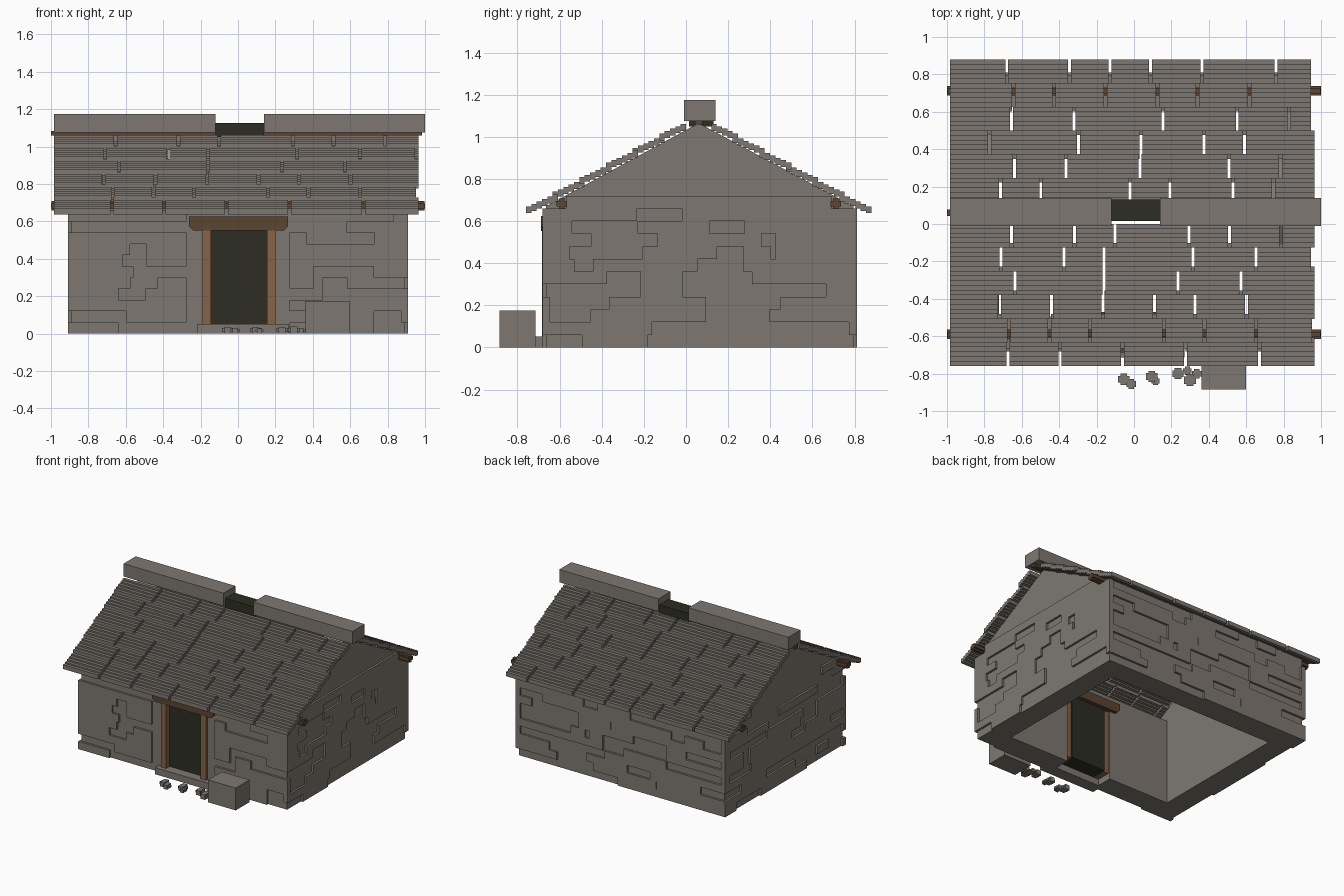
import bpy, bmesh, random
from mathutils import Vector

random.seed(4)
cube = bpy.data.objects.get("Cube")
if cube:
    bpy.data.objects.remove(cube, do_unlink=True)


def material(name, rgb):
    m = bpy.data.materials.new(name)
    m.use_nodes = True
    m.diffuse_color = (*rgb, 1)
    bsdf = m.node_tree.nodes["Principled BSDF"]
    bsdf.inputs["Base Color"].default_value = (*rgb, 1)
    bsdf.inputs["Roughness"].default_value = 0.9
    return m


STONE = material("grey stone", (0.208, 0.187, 0.164))
DARK_WOOD = material("dark wood", (0.105, 0.058, 0.031))
LIGHT_WOOD = material("light wood", (0.24, 0.125, 0.063))
SHADOW = material("dark opening", (0.026, 0.026, 0.017))


def add_box(bm, lo, hi):
    lo, hi = Vector(lo), Vector(hi)
    verts = bmesh.ops.create_cube(bm, size=1)["verts"]
    for v in verts:
        v.co = (lo + hi) / 2 + v.co * (hi - lo)


def add_prism(bm, outline, axis, a, b):
    """Extrude a 2D outline along axis 0 (outline is y, z) or axis 1 (outline is x, z)."""
    place = (lambda p: (a, p[0], p[1])) if axis == 0 else (lambda p: (p[0], a, p[1]))
    face = bm.faces.new([bm.verts.new(place(p)) for p in outline])
    ext = bmesh.ops.extrude_face_region(bm, geom=[face])["geom"]
    for v in ext:
        if isinstance(v, bmesh.types.BMVert):
            v.co[axis] = b


def finish(name, bm, mat):
    bmesh.ops.recalc_face_normals(bm, faces=bm.faces[:])
    mesh = bpy.data.meshes.new(name)
    bm.to_mesh(mesh)
    bm.free()
    mesh.materials.append(mat)
    ob = bpy.data.objects.new(name, mesh)
    bpy.context.collection.objects.link(ob)
    return ob


def boxes(name, mat, *pairs):
    bm = bmesh.new()
    for lo, hi in pairs:
        add_box(bm, lo, hi)
    return finish(name, bm, mat)


# Main sizes
X = 0.892                    # half length of the wall core
Y0, Y1, YC = -0.665, 0.795, 0.06
T = 0.17                     # wall thickness
RELIEF = 0.016               # how far stones stand out
EAVE = 0.67


def roof_z(d):
    """Height of the roof surface at distance d from the ridge line."""
    return 1.085 - 0.546 * (d - 0.06)


# Wall core: gable ends, back wall, front wall with doorway
gable = [(Y0, 0), (Y1, 0), (Y1, EAVE), (YC, 1.065), (Y0, EAVE)]
for name, a, b in (("left_gable_wall", X - T, X), ("right_gable_wall", -X, -X + T)):
    bm = bmesh.new()
    add_prism(bm, gable, 0, a, b)
    finish(name, bm, STONE)
boxes("back_wall", STONE, ((-X + T, Y1 - T, 0), (X - T, Y1, EAVE)))
boxes("front_wall", STONE,
      ((-X + T, Y0, 0), (-0.19, Y0 + T, EAVE)),
      ((0.20, Y0, 0), (X - T, Y0 + T, EAVE)),
      ((-0.19, Y0, 0.60), (0.20, Y0 + T, EAVE)))


# Raised stones in random courses
def stones(name, lo, hi, courses, place, spans):
    bm = bmesh.new()
    h = 0.06
    for row in range(courses):
        z = row * h
        for start, end in spans(z + h, lo, hi):
            u = start
            while u < end - 0.01:
                w = random.uniform(0.08, 0.36)
                v = min(u + w, end)
                if end - v < 0.05:
                    v = end
                if random.random() < 0.6:
                    tall = 2 if random.random() < 0.25 and row < courses - 3 else 1
                    add_box(bm, *place(u, v, z, z + h * tall))
                u = v
    finish(name, bm, STONE)


def front_spans(top, lo, hi):
    if top < 0.67:
        return [(lo, -0.275), (0.275, hi)]
    return [(lo, hi)]


def plain_spans(top, lo, hi):
    return [(lo, hi)]


def gable_spans(top, lo, hi):
    return [(YC - 0.63, YC + 0.63)] if top > 0.665 else [(lo, hi)]


XR = X + RELIEF
stones("front_stones", -XR, XR, 11,
       lambda u, v, a, b: ((u, Y0 - RELIEF, a), (v, Y0 + 0.02, b)), front_spans)
stones("back_stones", -XR, XR, 11,
       lambda u, v, a, b: ((u, Y1 - 0.02, a), (v, Y1 + RELIEF, b)), plain_spans)
stones("left_stones", Y0 - RELIEF, Y1 + RELIEF, 12,
       lambda u, v, a, b: ((X - 0.02, u, a), (XR, v, b)), gable_spans)
stones("right_stones", Y0 - RELIEF, Y1 + RELIEF, 12,
       lambda u, v, a, b: ((-XR, u, a), (-X + 0.02, v, b)), gable_spans)

# Roof: overlapping rows of stepped slabs, split by narrow gaps
ROWS, STEPS, RUN = 6, 6, 0.76 / 30
RISE = RUN * 0.546 * 0.82
THICK = 0.033


def slab_outline(row, side):
    d = 0.82 - row * 5 * RUN
    z = roof_z(d)
    n = STEPS if row < ROWS - 1 else STEPS - 1
    top, bottom = [], []
    for j in range(n):
        for k in (j, j + 1):
            y = YC + side * (d - k * RUN)
            top.append((y, z + j * RISE))
            bottom.append((y, z + j * RISE - THICK))
    return top + bottom[::-1]


for side, label in ((-1, "front"), (1, "back")):
    for row in range(ROWS):
        bm = bmesh.new()
        x, end = -0.985, 0.965 - random.choice((0, 0, 0.012, 0.02))
        w = random.uniform(0.15, 0.35)
        while x < end:
            stop = min(x + w, end)
            if end - stop < 0.12:
                stop = end
            add_prism(bm, slab_outline(row, side), 0, x, stop)
            x = stop + 0.016
            w = random.choice((0.2, 0.26, 0.32, 0.38, 0.46))
        finish(f"{label}_roof_row_{row + 1}", bm, STONE)

# Ridge stones and the smoke hole between them
boxes("ridge_stones", STONE,
      ((-0.985, -0.01, 1.075), (-0.12, 0.14, 1.175)),
      ((0.14, -0.01, 1.075), (1.0, 0.14, 1.175)))
boxes("smoke_hole", SHADOW, ((-0.12, 0.015, 1.05), (0.14, 0.13, 1.125)))

# Roof beams with cross-shaped ends
for name, y, z in (("front_beam", -0.59, 0.683), ("back_beam", 0.712, 0.683)):
    boxes(name, DARK_WOOD,
          ((-1, y - 0.025, z - 0.013), (1, y + 0.025, z + 0.013)),
          ((-0.998, y - 0.013, z - 0.025), (0.998, y + 0.013, z + 0.025)))
boxes("ridge_beam", DARK_WOOD, ((-1, YC - 0.018, 1.058), (0.985, YC + 0.018, 1.084)))

# Doorway: posts, lintel, door and step
boxes("door_posts", LIGHT_WOOD,
      ((-0.19, -0.684, 0.05), (-0.145, -0.51, 0.56)),
      ((0.155, -0.684, 0.05), (0.20, -0.51, 0.56)))
bm = bmesh.new()
add_prism(bm, [(-0.24, 0.552), (0.245, 0.552), (0.268, 0.575), (0.268, 0.625),
               (-0.263, 0.625), (-0.263, 0.575)], 1, -0.688, -0.47)
finish("door_lintel", bm, DARK_WOOD)
boxes("door", SHADOW, ((-0.145, -0.64, 0.052), (0.155, -0.5, 0.555)))
boxes("door_step", STONE, ((-0.22, -0.715, 0), (0.27, -0.62, 0.052)))

# Block and rubble beside the door
boxes("stone_block", STONE, ((0.36, -0.885, 0), (0.60, -0.715, 0.175)))
bm = bmesh.new()
for x, y, r in ((-0.055, -0.83, 0.03), (-0.015, -0.855, 0.026), (0.095, -0.815, 0.03),
                (0.115, -0.84, 0.022), (0.235, -0.80, 0.03), (0.30, -0.835, 0.032),
                (0.335, -0.80, 0.025), (0.285, -0.785, 0.022)):
    h = r * 1.2
    add_box(bm, (x - r, y - r * 0.6, 0.008), (x + r, y + r * 0.6, h * 0.8))
    add_box(bm, (x - r * 0.6, y - r, 0), (x + r * 0.6, y + r, h))
finish("rubble", bm, STONE)
